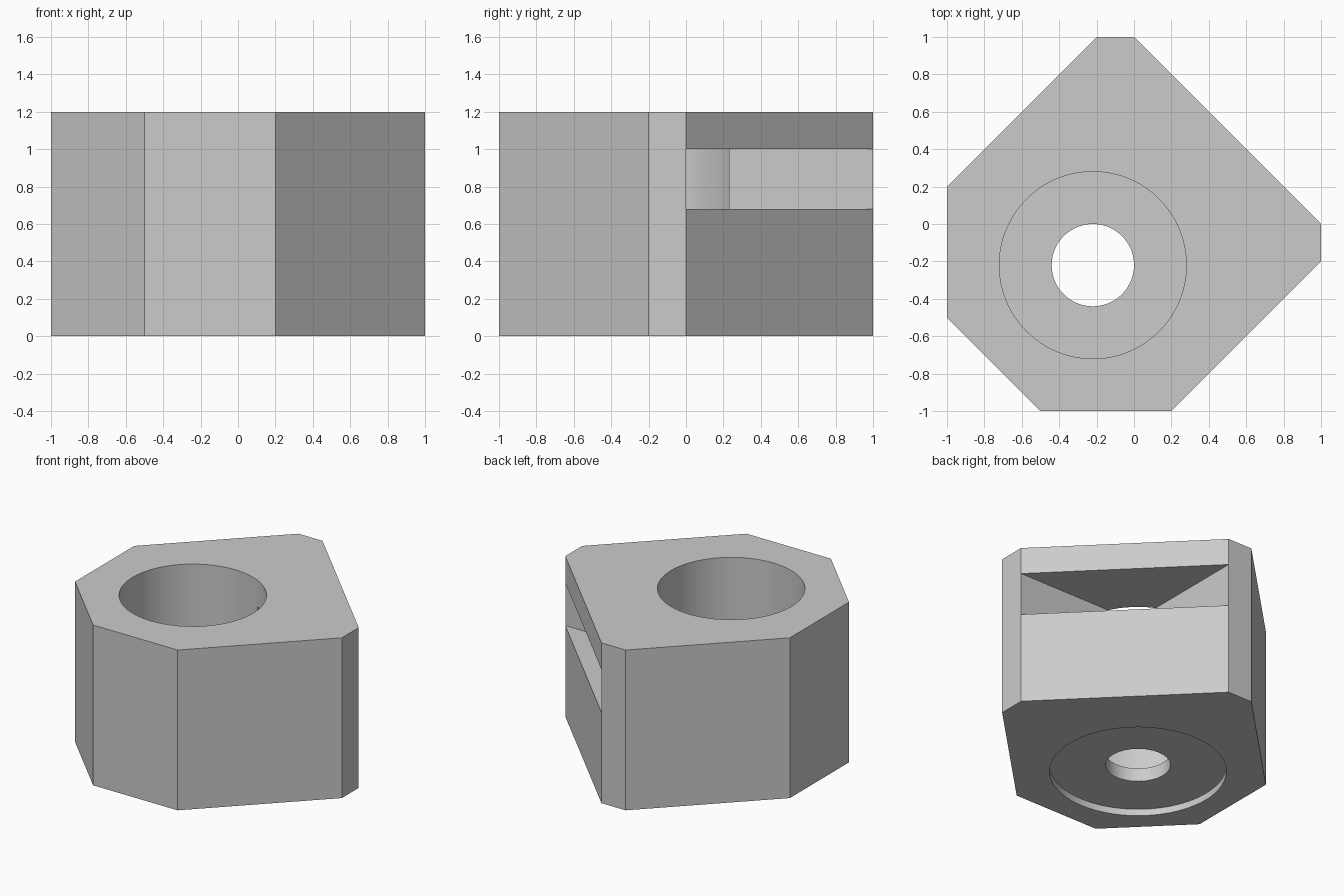
import bpy, bmesh

if "Cube" in bpy.data.objects:
    bpy.data.objects.remove(bpy.data.objects["Cube"], do_unlink=True)

grey = bpy.data.materials.new("plain grey")
grey.use_nodes = True
grey.diffuse_color = (0.6, 0.6, 0.6, 1)
grey.node_tree.nodes["Principled BSDF"].inputs["Base Color"].default_value = grey.diffuse_color

BORE = (-0.22, -0.22)  # shared axis of all round cuts


def prism(name, outline, bottom, top):
    """Extrude a flat outline from one height to another."""
    bm = bmesh.new()
    face = bm.faces.new([bm.verts.new((x, y, bottom)) for x, y in outline])
    up = bmesh.ops.extrude_face_region(bm, geom=[face])["geom"]
    bmesh.ops.translate(bm, vec=(0, 0, top - bottom),
                        verts=[v for v in up if isinstance(v, bmesh.types.BMVert)])
    bmesh.ops.recalc_face_normals(bm, faces=bm.faces)
    mesh = bpy.data.meshes.new(name)
    bm.to_mesh(mesh)
    bm.free()
    mesh.materials.append(grey)
    obj = bpy.data.objects.new(name, mesh)
    bpy.context.collection.objects.link(obj)
    return obj


def cylinder(name, radius, bottom, top):
    bpy.ops.mesh.primitive_cylinder_add(vertices=96, radius=radius, depth=top - bottom,
                                        location=(*BORE, (bottom + top) / 2))
    obj = bpy.context.object
    obj.name = name
    obj.data.materials.append(grey)
    return obj


# Chamfered block
block = prism("block", [(-0.5, -1), (0.2, -1), (1, -0.2), (1, 0),
                        (0, 1), (-0.2, 1), (-1, 0.2), (-1, -0.5)], 0, 1.2)

# Main bore, small through hole, shallow bottom recess, corner window into the bore
cutters = [
    cylinder("bore_cutter", 0.5, 0.15, 1.4),
    cylinder("through_hole_cutter", 0.22, -0.2, 0.5),
    cylinder("bottom_recess_cutter", 0.6, -0.2, 0.05),
    prism("window_cutter", [(0, 0), (1, 0), (1, 1), (0, 1)], 0.68, 1.0),
]

bpy.ops.object.select_all(action="DESELECT")
block.select_set(True)
bpy.context.view_layer.objects.active = block
for cutter in cutters:
    cutter.hide_render = True
    cut = block.modifiers.new(cutter.name, "BOOLEAN")
    cut.operation = "DIFFERENCE"
    cut.solver = "EXACT"
    cut.object = cutter
    bpy.ops.object.modifier_apply(modifier=cut.name)
    bpy.data.objects.remove(cutter, do_unlink=True)

bpy.ops.object.shade_smooth_by_angle(angle=0.5)
